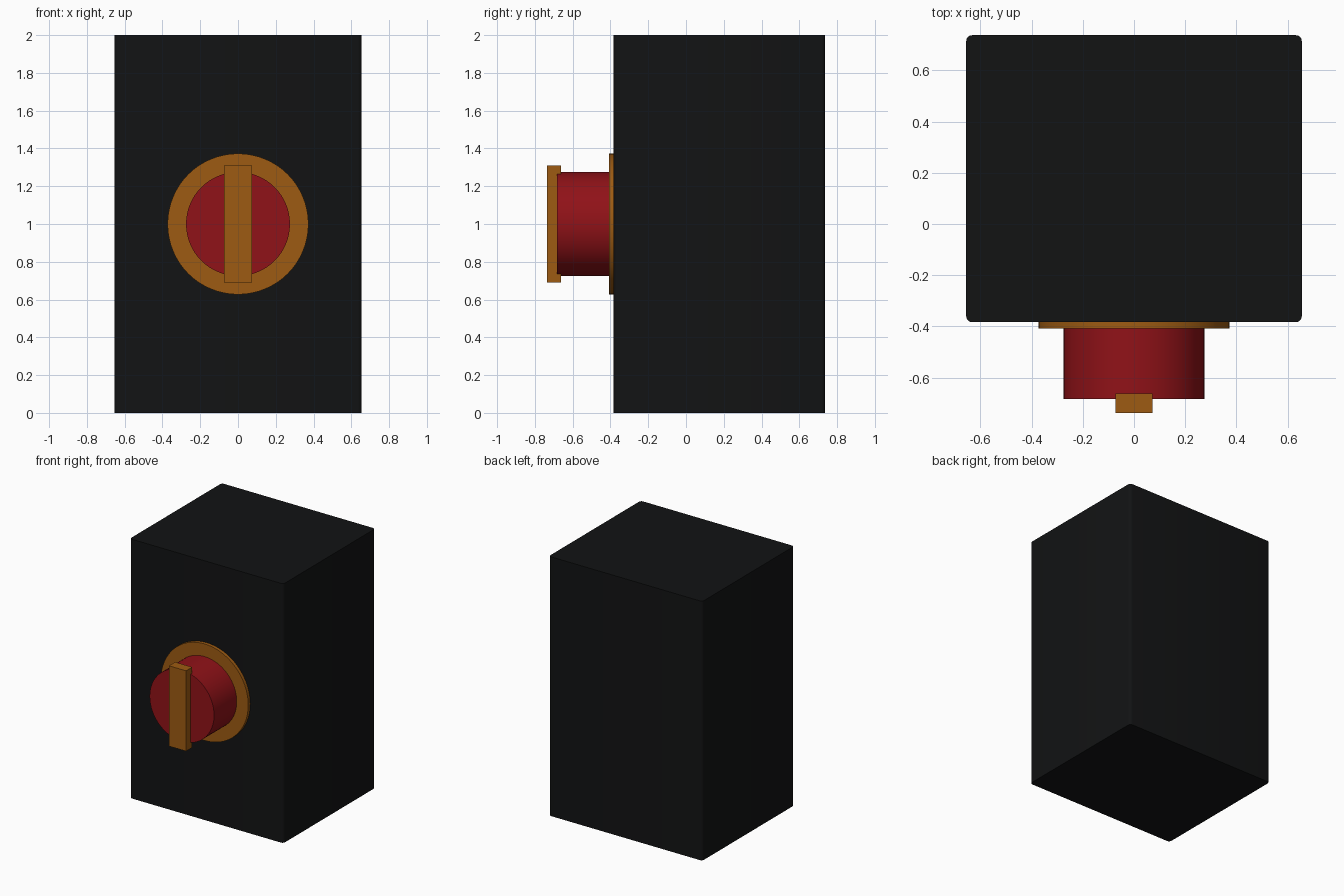
import bpy, bmesh, math

if "Cube" in bpy.data.objects:
    bpy.data.objects.remove(bpy.data.objects["Cube"])


def material(name, rgb):
    m = bpy.data.materials.new(name)
    m.diffuse_color = (*rgb, 1)
    m.use_nodes = True
    m.node_tree.nodes["Principled BSDF"].inputs["Base Color"].default_value = m.diffuse_color
    return m


BLACK = material("black", (0.006, 0.0065, 0.007))
RED = material("red", (0.28, 0.006, 0.009))
ORANGE = material("orange", (0.34, 0.105, 0.006))


def box(name, lo, hi, mat, corner=0):
    """Box between two corners; optionally rounds the vertical edges."""
    bm = bmesh.new()
    bmesh.ops.create_cube(bm, size=1)
    for v in bm.verts:
        v.co = [(a + b) / 2 + c * (b - a) for a, b, c in zip(lo, hi, v.co)]
    if corner:
        upright = [e for e in bm.edges
                   if abs(e.verts[0].co.z - e.verts[1].co.z) > 0.1]
        bmesh.ops.bevel(bm, geom=upright, offset=corner, segments=4,
                        profile=0.5, affect='EDGES')
    mesh = bpy.data.meshes.new(name)
    bm.to_mesh(mesh)
    bm.free()
    mesh.materials.append(mat)
    ob = bpy.data.objects.new(name, mesh)
    bpy.context.collection.objects.link(ob)
    return ob


def smooth(ob):
    bpy.ops.object.select_all(action='DESELECT')
    ob.select_set(True)
    bpy.context.view_layer.objects.active = ob
    bpy.ops.object.shade_smooth_by_angle(angle=math.radians(35))


def disc(name, radius, y0, y1, mat):
    """Round part on the front, centred at z = 1, axis along y."""
    bpy.ops.mesh.primitive_cylinder_add(
        vertices=64, radius=radius, depth=y1 - y0,
        location=(0, (y0 + y1) / 2, 1), rotation=(math.pi / 2, 0, 0))
    ob = bpy.context.object
    ob.name = name
    ob.data.materials.append(mat)
    smooth(ob)


# Housing with softly rounded upright edges
smooth(box("housing", (-0.655, -0.383, 0), (0.655, 0.737, 2), BLACK, 0.022))

# Rotary switch: backing plate, knob and grip bar
disc("backing_plate", 0.373, -0.408, -0.383, ORANGE)
disc("knob", 0.275, -0.684, -0.408, RED)
box("grip_bar", (-0.073, -0.737, 0.69), (0.073, -0.662, 1.31), ORANGE)
